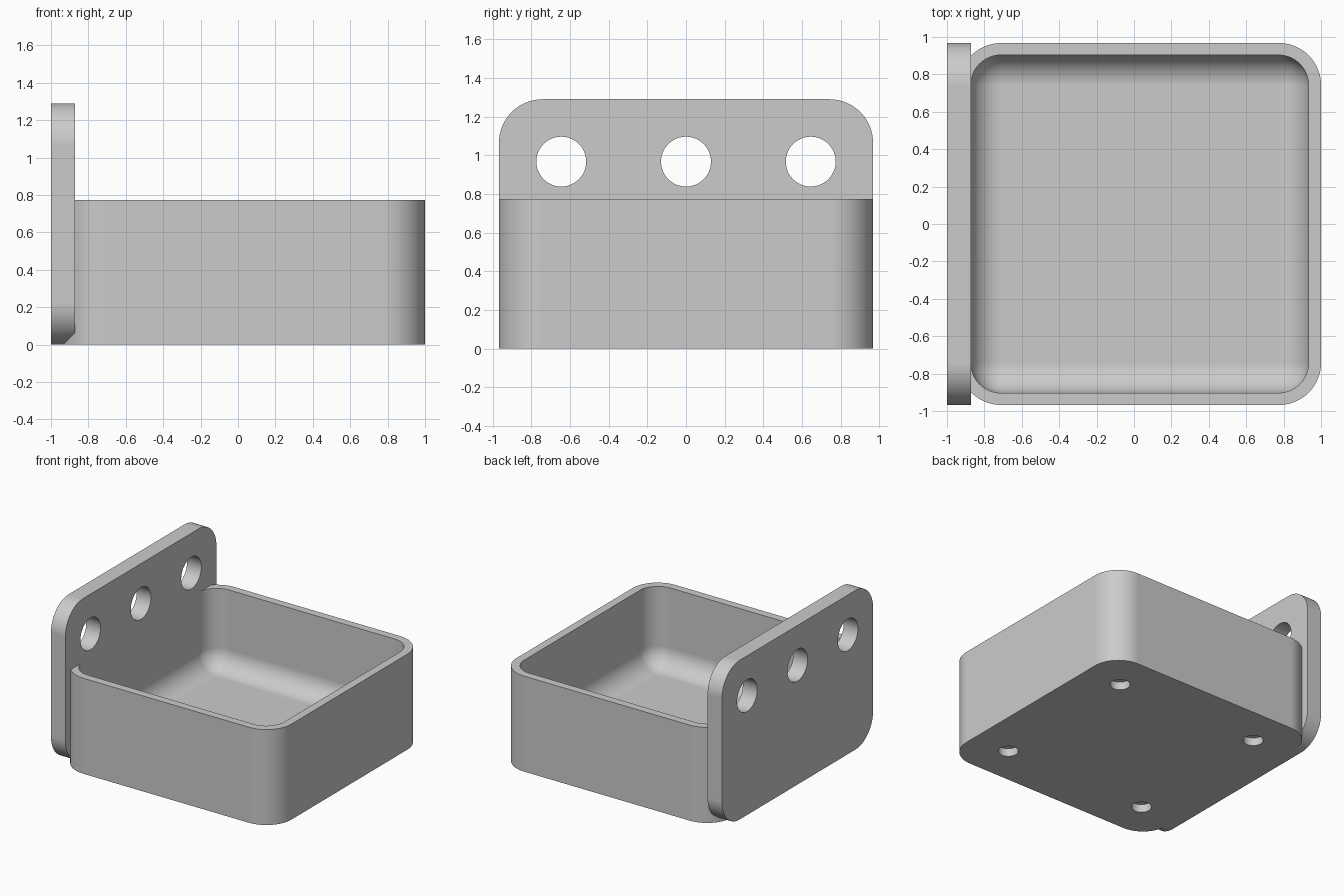
import bpy
import bmesh
import math
from mathutils import Vector, Matrix

if "Cube" in bpy.data.objects:
    bpy.data.objects.remove(bpy.data.objects["Cube"], do_unlink=True)

MM = 2 / 31                # one design unit; the longest side is 31 of them
HALF = 15 * MM             # half width of the square tray
CENTRE_X = 0.5 * MM        # tray centre
TRAY_H, PLATE_H = 12 * MM, 20 * MM
PLATE_T = 2 * MM
WALL, FLOOR = MM, 2 * MM
R_OUT, R_IN = 3.5 * MM, 2.5 * MM
SPACING = 10 * MM          # hole spacing from the centre
SEGMENTS = 16              # segments per rounded corner

grey = bpy.data.materials.new("plain_grey")
grey.use_nodes = True
colour = (0.6, 0.6, 0.6, 1)
grey.diffuse_color = colour
grey.node_tree.nodes["Principled BSDF"].inputs["Base Color"].default_value = colour


def rounded_rect(half_w, half_h, radius):
    """Counter-clockwise outline of a rectangle with round corners."""
    points = []
    for corner, (sx, sy) in enumerate([(1, 1), (-1, 1), (-1, -1), (1, -1)]):
        for i in range(SEGMENTS + 1):
            a = (corner + i / SEGMENTS) * math.pi / 2
            points.append((sx * (half_w - radius) + radius * math.cos(a),
                           sy * (half_h - radius) + radius * math.sin(a)))
    return points


def loft(name, rings):
    """Closed solid through a list of equal point rings, capped at both ends."""
    bm = bmesh.new()
    loops = [[bm.verts.new(p) for p in ring] for ring in rings]
    n = len(loops[0])
    for low, high in zip(loops, loops[1:]):
        for i in range(n):
            j = (i + 1) % n
            bm.faces.new((low[i], low[j], high[j], high[i]))
    bm.faces.new(loops[0][::-1])
    bm.faces.new(loops[-1])
    bmesh.ops.remove_doubles(bm, verts=bm.verts, dist=1e-5)
    bmesh.ops.recalc_face_normals(bm, faces=bm.faces)
    return finish(name, bm)


def finish(name, bm):
    mesh = bpy.data.meshes.new(name)
    bm.to_mesh(mesh)
    bm.free()
    mesh.materials.append(grey)
    obj = bpy.data.objects.new(name, mesh)
    bpy.context.collection.objects.link(obj)
    return obj


def cylinder(name, radius, depth, location, rotation=Matrix.Identity(4)):
    bm = bmesh.new()
    bmesh.ops.create_cone(bm, cap_ends=True, segments=48, radius1=radius,
                          radius2=radius, depth=depth,
                          matrix=Matrix.Translation(Vector(location)) @ rotation)
    return finish(name, bm)


def activate(obj):
    bpy.ops.object.select_all(action="DESELECT")
    obj.select_set(True)
    bpy.context.view_layer.objects.active = obj


def combine(target, tool, operation):
    """Apply a boolean and discard the tool object."""
    activate(target)
    mod = target.modifiers.new("combine", "BOOLEAN")
    mod.operation, mod.solver, mod.object = operation, "EXACT", tool
    bpy.ops.object.modifier_apply(modifier=mod.name)
    bpy.data.objects.remove(tool, do_unlink=True)


def tray_ring(half, radius, z, shift=0):
    return [(CENTRE_X + shift + x, y, z) for x, y in rounded_rect(half, half, radius)]


# Tray: outer wall, rim, inner wall, then the fillet down to the floor.
# The cavity is nudged so its left wall lies just behind the plate face.
NUDGE = -0.002
inner = HALF - WALL
rings = [tray_ring(HALF, R_OUT, 0), tray_ring(HALF, R_OUT, TRAY_H),
         tray_ring(inner, R_IN, TRAY_H, NUDGE)]
for i in range(SEGMENTS + 1):
    a = i / SEGMENTS * math.pi / 2
    r = R_IN * math.cos(a)
    rings.append(tray_ring(inner - R_IN + r, r,
                           FLOOR + R_IN * (1 - math.sin(a)), NUDGE))
tray = loft("tray", rings)

# Blind holes under the floor
for sx in (-1, 1):
    for sy in (-1, 1):
        hole = cylinder("foot_hole", 0.075, 2 * MM,
                        (CENTRE_X + sx * SPACING, sy * SPACING, 0))
        combine(tray, hole, "DIFFERENCE")

# Mounting plate with three through holes
outline = rounded_rect(HALF, PLATE_H / 2, R_OUT)
plate = loft("mounting_plate", [[(x, y, z + PLATE_H / 2) for y, z in outline]
                                for x in (-1, -1 + PLATE_T)])
for side in (-1, 0, 1):
    hole = cylinder("plate_hole", 2 * MM, 4 * PLATE_T,
                    (-1, side * SPACING, 15 * MM), Matrix.Rotation(math.pi / 2, 4, "Y"))
    combine(plate, hole, "DIFFERENCE")

# Fuse both parts and shade the rounded faces smoothly
combine(tray, plate, "UNION")
tray.name = "wall_tray"
activate(tray)
bpy.ops.object.shade_smooth_by_angle(angle=math.radians(30))
weighted = tray.modifiers.new("flat_walls", "WEIGHTED_NORMAL")
weighted.keep_sharp = True
